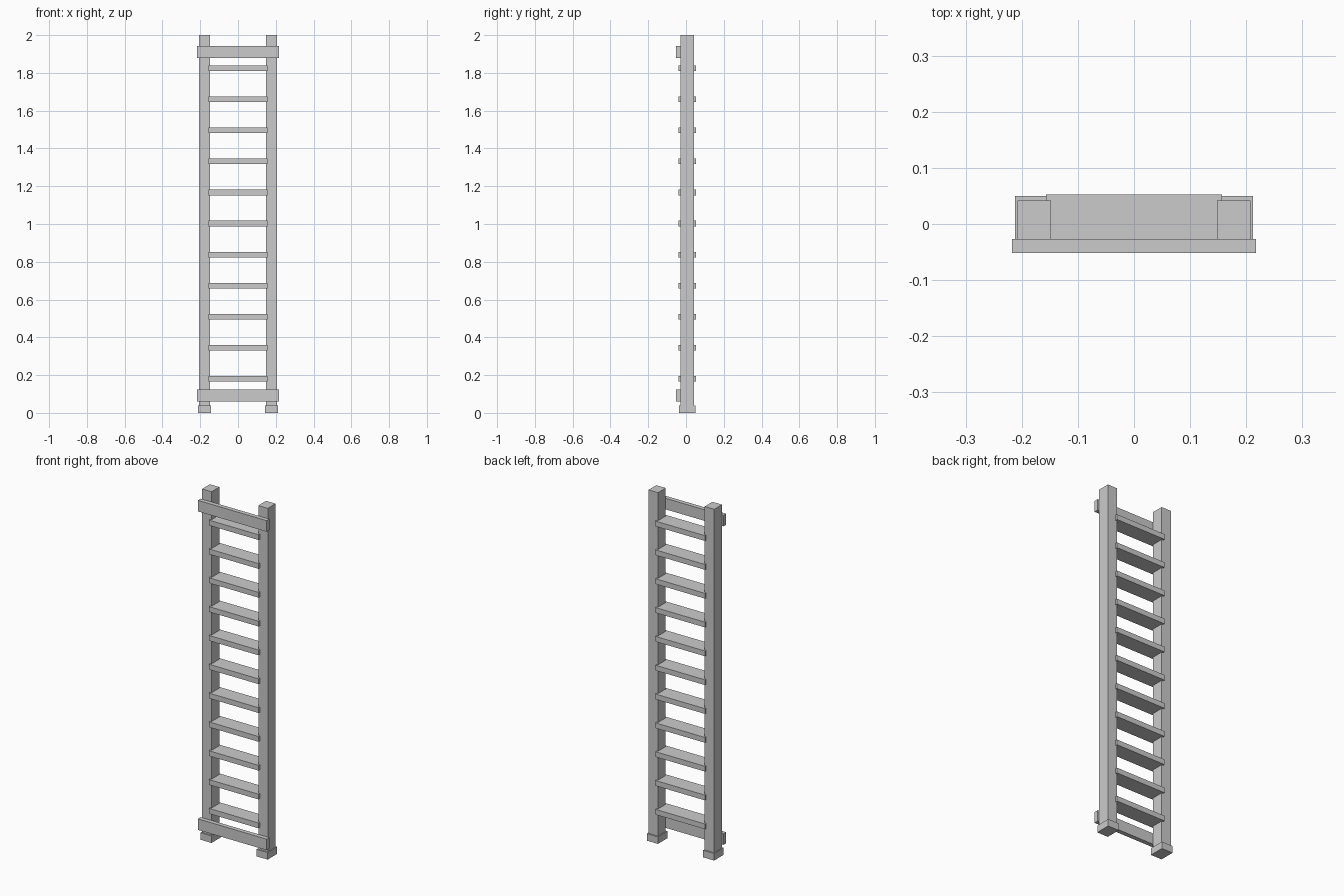
import bpy

if "Cube" in bpy.data.objects:
    bpy.data.objects.remove(bpy.data.objects["Cube"])


def box(name, x, y, z):
    """Add a box spanning the given (min, max) ranges."""
    spans = (x, y, z)
    bpy.ops.mesh.primitive_cube_add(size=1, location=[(a + b) / 2 for a, b in spans])
    ob = bpy.context.object
    ob.name = name
    ob.scale = [b - a for a, b in spans]
    bpy.ops.object.transform_apply(location=False, rotation=False, scale=True)
    return ob


# Side rails with wider feet
for side, s in (("left", -1), ("right", 1)):
    def across(inner, outer):
        return tuple(sorted((s * inner, s * outer)))
    box(side + "_rail", across(0.1475, 0.2075), (-0.028, 0.042), (0.01, 2.0))
    box(side + "_foot", across(0.1425, 0.2125), (-0.036, 0.050), (0.0, 0.04))

# Evenly spaced flat rungs
RUNGS = 11
for i in range(RUNGS):
    z = 0.18 + i * (1.825 - 0.18) / (RUNGS - 1)
    box(f"rung_{i + 1}", (-0.157, 0.157), (-0.039, 0.053), (z - 0.015, z + 0.015))

# Braces across the front
for name, z in (("lower_brace", 0.0925), ("upper_brace", 1.91)):
    box(name, (-0.217, 0.217), (-0.052, -0.027), (z - 0.0315, z + 0.0315))
